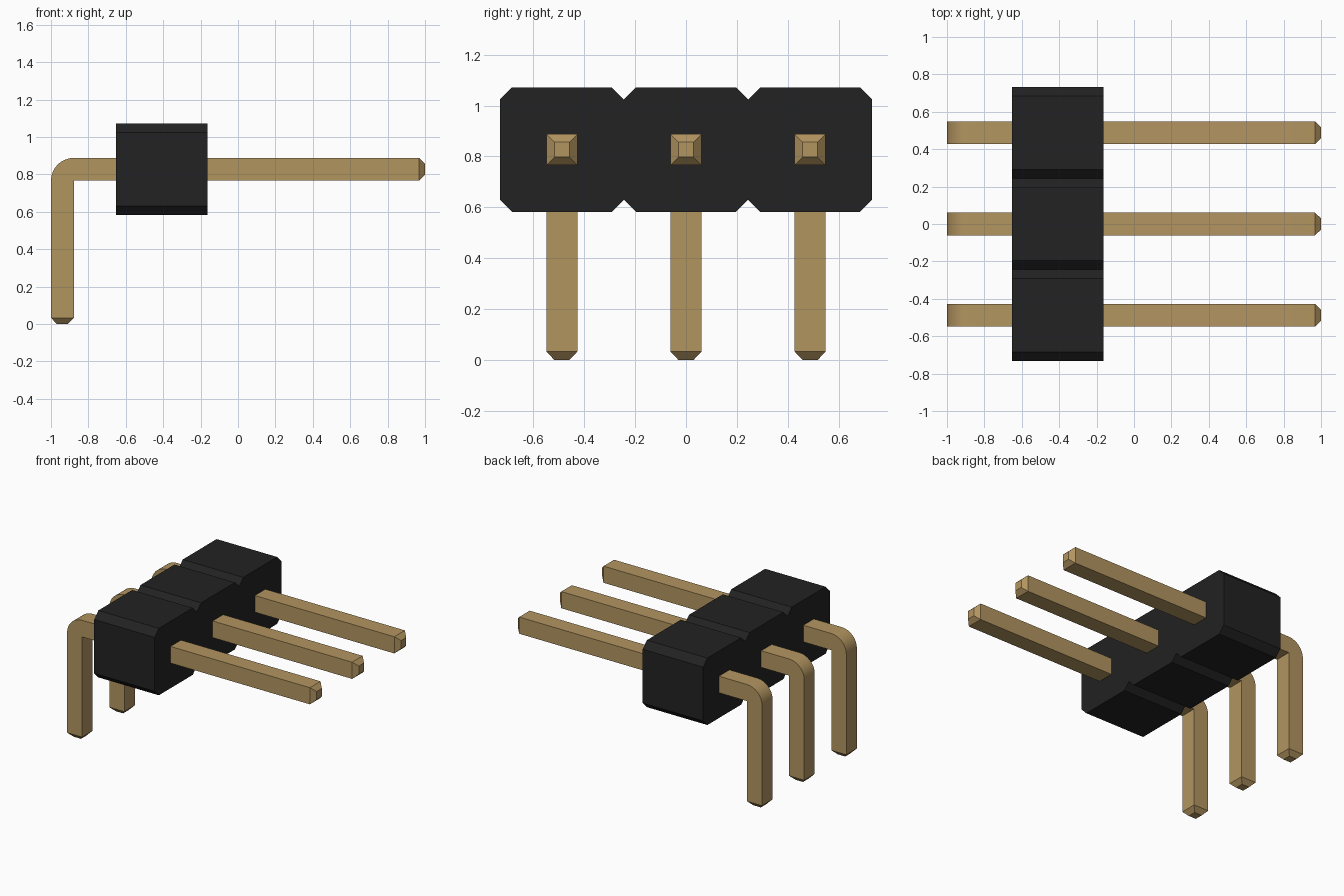
import bpy, bmesh, math

if "Cube" in bpy.data.objects:
    bpy.data.objects.remove(bpy.data.objects["Cube"])

PITCH = 0.488          # spacing between pins
W = 0.122              # pin thickness
PIN_Z = 0.827          # height of the pin axis
BEND_STEPS = 8


def material(name, rgb):
    m = bpy.data.materials.new(name)
    m.diffuse_color = (*rgb, 1)
    m.use_nodes = True
    m.node_tree.nodes["Principled BSDF"].inputs["Base Color"].default_value = m.diffuse_color
    return m


BLACK = material("black_plastic", (0.016, 0.016, 0.016))
GOLD = material("gold_metal", (0.45, 0.30, 0.118))


def finish(bm, name, mat):
    bmesh.ops.remove_doubles(bm, verts=bm.verts, dist=1e-5)
    bmesh.ops.recalc_face_normals(bm, faces=bm.faces)
    me = bpy.data.meshes.new(name)
    bm.to_mesh(me)
    bm.free()
    ob = bpy.data.objects.new(name, me)
    bpy.context.collection.objects.link(ob)
    me.materials.append(mat)
    return ob


# Housing: row of joined octagonal cells, extruded along x
def housing(count=3, x0=-0.652, x1=-0.162, h=0.245, c=0.048):
    half = PITCH / 2
    top = []
    for i in range(count):
        y = (i - (count - 1) / 2) * PITCH
        top += [(y - half, h - c), (y - half + c, h),
                (y + half - c, h), (y + half, h - c)]
        if i < count - 1:
            top.pop()      # the notch point is shared with the next cell
    profile = top + [(y, -z) for y, z in reversed(top)]
    bm = bmesh.new()
    face = bm.faces.new([bm.verts.new((x0, y, PIN_Z + z)) for y, z in profile])
    ext = bmesh.ops.extrude_face_region(bm, geom=[face])
    verts = [g for g in ext["geom"] if isinstance(g, bmesh.types.BMVert)]
    bmesh.ops.translate(bm, verts=verts, vec=(x1 - x0, 0, 0))
    return finish(bm, "housing", BLACK)


# Pin: square rings swept down the leg, round the bend and along the shaft
def pin(name, y):
    r, t, tip = W / 2, 0.031, 0.033
    px, pz = -1 + W, PIN_Z - r            # inner corner of the bend
    # each ring: inner x, inner z, direction angle to the outer side, inset
    rings = [(px, 0, math.pi, t), (px, tip, math.pi, 0)]
    for i in range(BEND_STEPS + 1):
        rings.append((px, pz, math.pi - i / BEND_STEPS * math.pi / 2, 0))
    rings += [(1 - tip, pz, math.pi / 2, 0), (1, pz, math.pi / 2, t)]
    bm = bmesh.new()
    loops = []
    for x, z, a, inset in rings:
        loops.append([bm.verts.new((x + d * math.cos(a), y + s * (r - inset),
                                    z + d * math.sin(a)))
                      for d, s in ((inset, -1), (W - inset, -1),
                                   (W - inset, 1), (inset, 1))])
    for a, b in zip(loops, loops[1:]):
        for k in range(4):
            n = (k + 1) % 4
            bm.faces.new((a[k], a[n], b[n], b[k]))
    bm.faces.new(loops[0])
    bm.faces.new(loops[-1])
    bmesh.ops.dissolve_degenerate(bm, dist=1e-5, edges=bm.edges)
    ob = finish(bm, name, GOLD)
    bpy.ops.object.select_all(action="DESELECT")
    ob.select_set(True)
    bpy.context.view_layer.objects.active = ob
    bpy.ops.object.shade_smooth_by_angle(angle=math.radians(30))
    return ob


housing()
for i, label in enumerate(("front", "middle", "back")):
    pin(label + "_pin", (i - 1) * PITCH)
